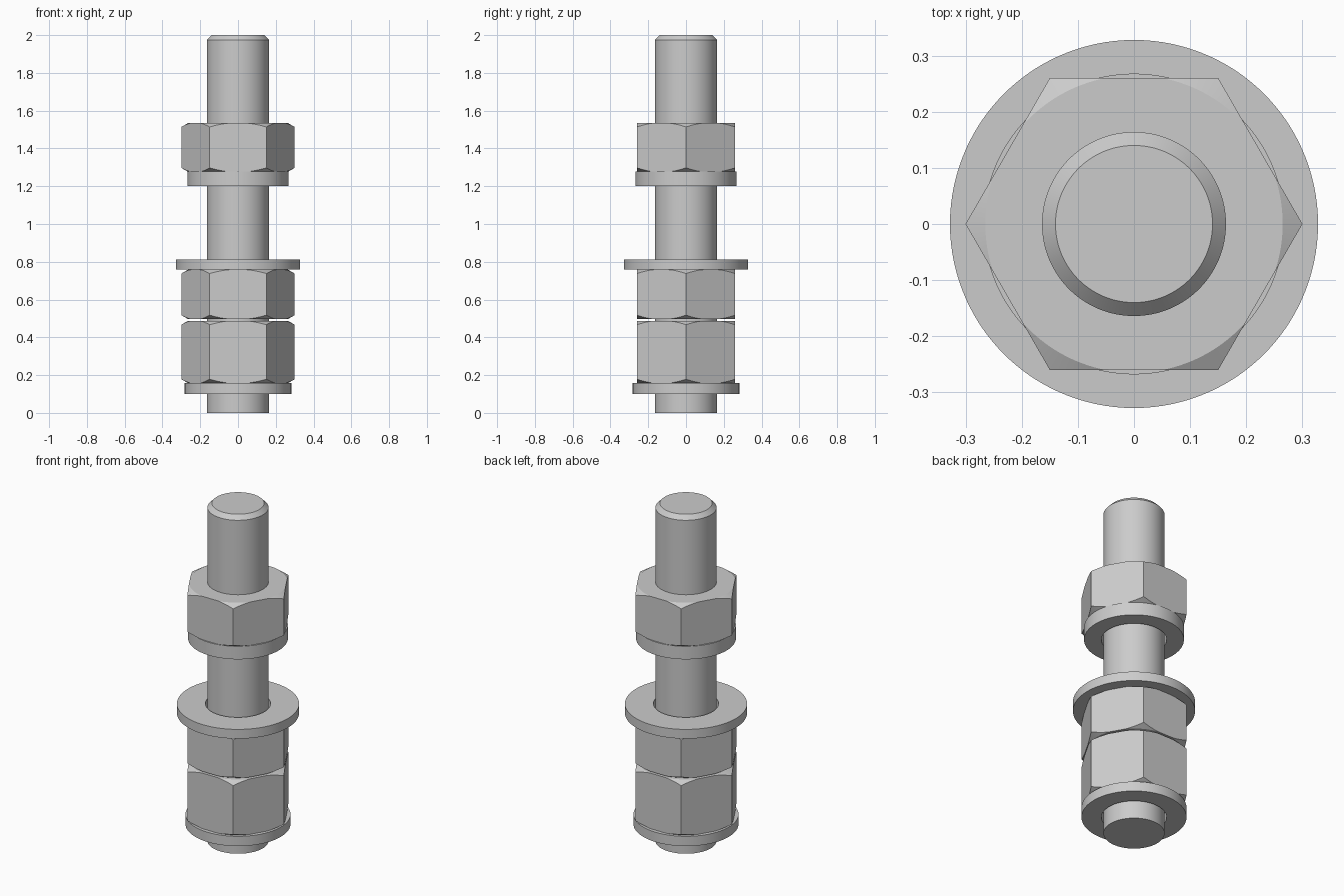
import bpy
import bmesh
from math import sin, cos, tan, pi, radians

cube = bpy.data.objects.get("Cube")
if cube:
    bpy.data.objects.remove(cube, do_unlink=True)

steel = bpy.data.materials.new("grey steel")
steel.use_nodes = True
GREY = (0.6, 0.6, 0.6, 1)
steel.diffuse_color = GREY
steel.node_tree.nodes["Principled BSDF"].inputs["Base Color"].default_value = GREY

SIDES = 120
ROD_R = 0.164
FLAT = 0.26       # centre to hexagon flat
BEVEL_R = 0.265   # circle where the nut chamfer starts


def loft(name, rings, closed):
    """Skin rings of (radius, z) functions of angle; cap the ends unless closed."""
    bm = bmesh.new()
    loops = []
    for ring in rings:
        loop = []
        for i in range(SIDES):
            a = 2 * pi * i / SIDES
            r, z = ring(a)
            loop.append(bm.verts.new((r * cos(a), r * sin(a), z)))
        loops.append(loop)
    pairs = list(zip(loops, loops[1:]))
    if closed:
        pairs.append((loops[-1], loops[0]))
    else:
        bm.faces.new(loops[0])
        bm.faces.new(loops[-1])
    for low, high in pairs:
        for i in range(SIDES):
            j = (i + 1) % SIDES
            bm.faces.new((low[i], low[j], high[j], high[i]))
    bmesh.ops.remove_doubles(bm, verts=bm.verts, dist=1e-5)
    bmesh.ops.recalc_face_normals(bm, faces=bm.faces)
    mesh = bpy.data.meshes.new(name)
    bm.to_mesh(mesh)
    bm.free()
    mesh.materials.append(steel)
    obj = bpy.data.objects.new(name, mesh)
    bpy.context.collection.objects.link(obj)
    bpy.ops.object.select_all(action='DESELECT')
    obj.select_set(True)
    bpy.context.view_layer.objects.active = obj
    bpy.ops.object.shade_smooth_by_angle(angle=radians(20))
    return obj


def circle(r, z):
    return lambda a: (r, z)


def hex_radius(a):
    return FLAT / cos(a % (pi / 3) - pi / 6)


def bevel_circle(z):
    return lambda a: (min(hex_radius(a), BEVEL_R), z)


def hex_edge(z, direction):
    """Hexagon outline, pulled in where the conical chamfer cuts the corners."""
    def ring(a):
        r = hex_radius(a)
        return r, z + direction * max(0, r - BEVEL_R) * tan(radians(30))
    return ring


def washer(name, r, low, high):
    hole = 0.175
    loft(name, [circle(hole, low), circle(r, low), circle(r, high), circle(hole, high)], True)


def nut(name, low, high):
    loft(name, [circle(ROD_R, low), bevel_circle(low), hex_edge(low, 1),
                hex_edge(high, -1), bevel_circle(high), circle(ROD_R, high)], True)


# Rod with a chamfered top end
loft("threaded_rod", [circle(ROD_R, 0), circle(ROD_R, 1.975), circle(0.14, 2)], False)

# Hardware stacked from bottom to top
washer("bottom_washer", 0.282, 0.10, 0.158)
nut("bottom_nut", 0.158, 0.487)
nut("middle_nut", 0.497, 0.758)
washer("wide_washer", 0.328, 0.758, 0.813)
washer("top_washer", 0.268, 1.20, 1.277)
nut("top_nut", 1.277, 1.534)
